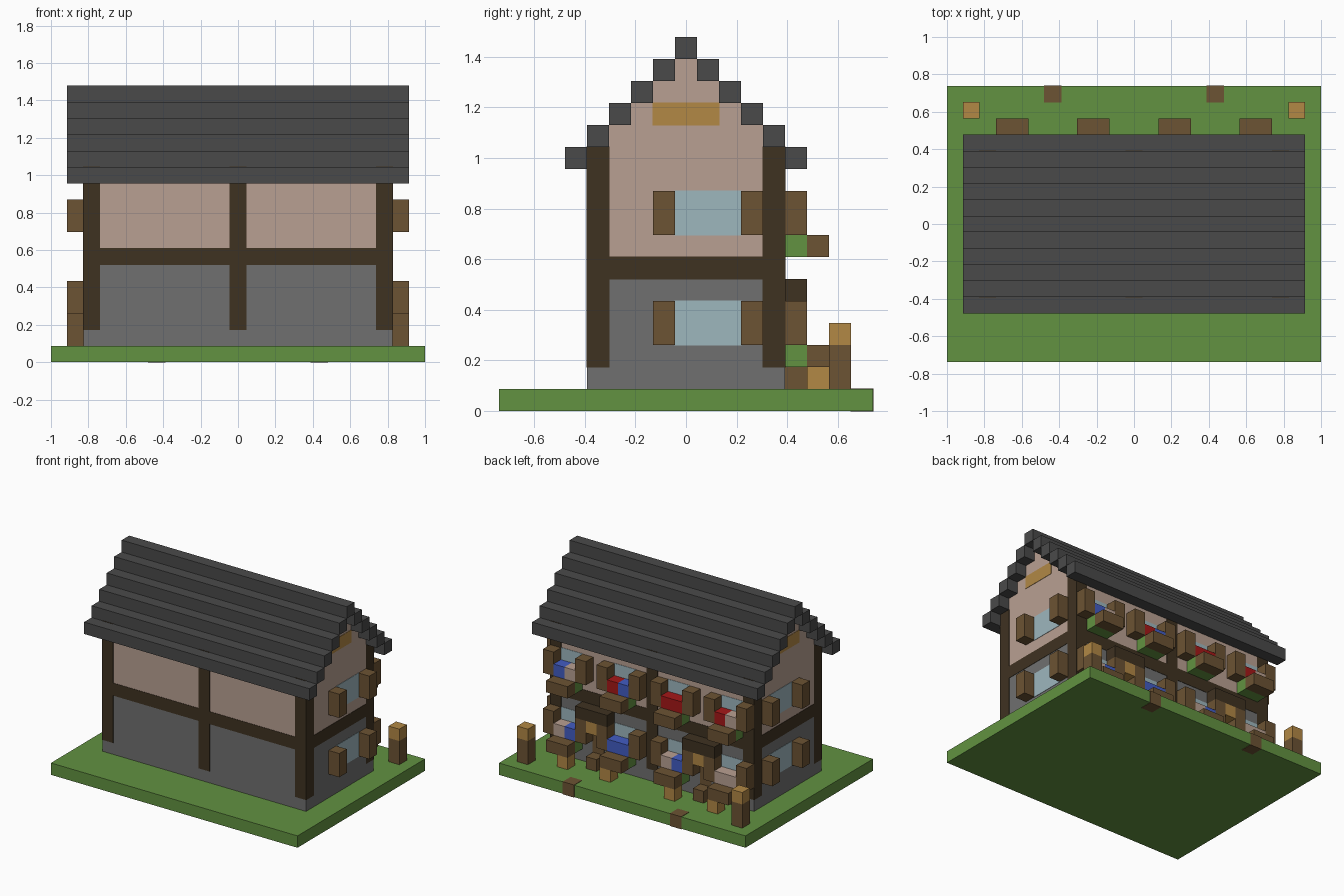
import bpy
import bmesh

U = 2 / 23      # edge of one block
PROUD = 0.03    # how far flush details stand out, in blocks

if "Cube" in bpy.data.objects:
    bpy.data.objects.remove(bpy.data.objects["Cube"], do_unlink=True)


def linear(c):
    c /= 255
    return c / 12.92 if c <= 0.04045 else ((c + 0.055) / 1.055) ** 2.4


def material(name, r, g, b):
    mat = bpy.data.materials.new(name)
    mat.use_nodes = True
    color = (linear(r), linear(g), linear(b), 1)
    mat.diffuse_color = color
    mat.node_tree.nodes["Principled BSDF"].inputs["Base Color"].default_value = color
    return mat


GRASS = material("grass_green", 98, 146, 65)
BEAM = material("dark_timber", 63, 50, 33)
STONE = material("stone_grey", 112, 112, 112)
PLASTER = material("plaster_pink", 185, 160, 146)
ROOF = material("roof_slate", 74, 74, 74)
WOOD = material("brown_wood", 108, 83, 51)
GOLD = material("golden_wood", 178, 136, 69)
GLASS = material("pale_glass", 158, 183, 190)
BLUE = material("blue_petals", 66, 92, 195)
RED = material("red_petals", 165, 24, 24)


def box(name, mat, x, y, z, grow=0.0):
    """Box over inclusive block ranges; a single number means one block."""
    spans = []
    for axis, r in enumerate((x, y, z)):
        a, b = r if isinstance(r, tuple) else (r, r)
        low, high = (a, b + 1) if axis == 2 else (a - 0.5, b + 0.5)
        spans.append(((low - grow) * U, (high + grow) * U))
    bm = bmesh.new()
    bmesh.ops.create_cube(bm, size=1)
    for v in bm.verts:
        v.co = [s[1] if c > 0 else s[0] for c, s in zip(v.co, spans)]
    mesh = bpy.data.meshes.new(name)
    bm.to_mesh(mesh)
    bm.free()
    mesh.materials.append(mat)
    obj = bpy.data.objects.new(name, mesh)
    bpy.context.collection.objects.link(obj)
    return obj


# Ground and the two path markers set into its back edge
box("lawn", GRASS, (-11, 11), (-8, 8), 0)
for x in (-5, 5):
    box("path_marker", WOOD, x, 8, 0, PROUD)

# Walls
box("stone_ground_floor", STONE, (-9, 9), (-4, 4), (1, 6))
box("plaster_upper_floor", PLASTER, (-9, 9), (-4, 4), (7, 11))

# Stepped gable and roof courses
for step in range(6):
    z = 11 + step
    reach = 5 - step
    if 0 < step < 5:
        box("gable_step", PLASTER, (-9, 9), (1 - reach, reach - 1), z)
    for y in {reach, -reach}:
        box("roof_course", ROOF, (-10, 10), y, z)

# Timber frame
box("timber_band", BEAM, (-9, 9), (-4, 4), 6, PROUD)
for x in (-9, 0, 9):
    for y in (-4, 4):
        box("timber_post", BEAM, x, y, (2, 11), PROUD)

# End walls: windows, shutters and gable panels
for side in (-1, 1):
    box("gable_panel", GOLD, side * 9, (-1, 1), 13, PROUD)
    for z in (3, 8):
        box("end_window", GLASS, side * 9, (0, 2), (z, z + 1), PROUD)
        for y in (-1, 3):
            box("end_shutter", WOOD, side * 10, y, (z, z + 1))

# Back wall: windows with shutters, flower boxes and flowers
flowers = {
    3: ((PLASTER, PLASTER), (BLUE, PLASTER), (BLUE, BLUE), (BLUE, PLASTER)),
    8: ((PLASTER, RED), (RED, RED), (BLUE, RED), (PLASTER, BLUE)),
}
for z, rows in flowers.items():
    for x, petals in zip((-8, -3, 2, 7), rows):
        box("back_window", GLASS, (x, x + 1), 4, (z, z + 1), PROUD)
        for sx in (x - 1, x + 2):
            box("back_shutter", WOOD, sx, 5, (z, z + 1))
        box("flower_leaves", GRASS, (x, x + 1), 5, z - 1)
        box("flower_box", WOOD, (x, x + 1), 6, z - 1)
        for i, mat in enumerate(petals):
            box("flower", mat, x + i, 5, z)

# Supports below the lower flower boxes
for x in (-7, -3, 3, 7):
    box("flower_box_support", GOLD, x, 6, 1)

# Doors with awning, lantern and step; posts at the yard corners
for side in (-1, 1):
    x = side * 5
    box("door", WOOD, x, 4, (2, 4), PROUD)
    box("door_awning", BEAM, (x - 1, x + 1), 5, 5)
    box("door_lantern", GOLD, x, 5, 4)
    box("door_step", WOOD, x, 5, 1)
    box("yard_post", WOOD, side * 10, 7, (1, 2))
    box("yard_post_lantern", GOLD, side * 10, 7, 3)
